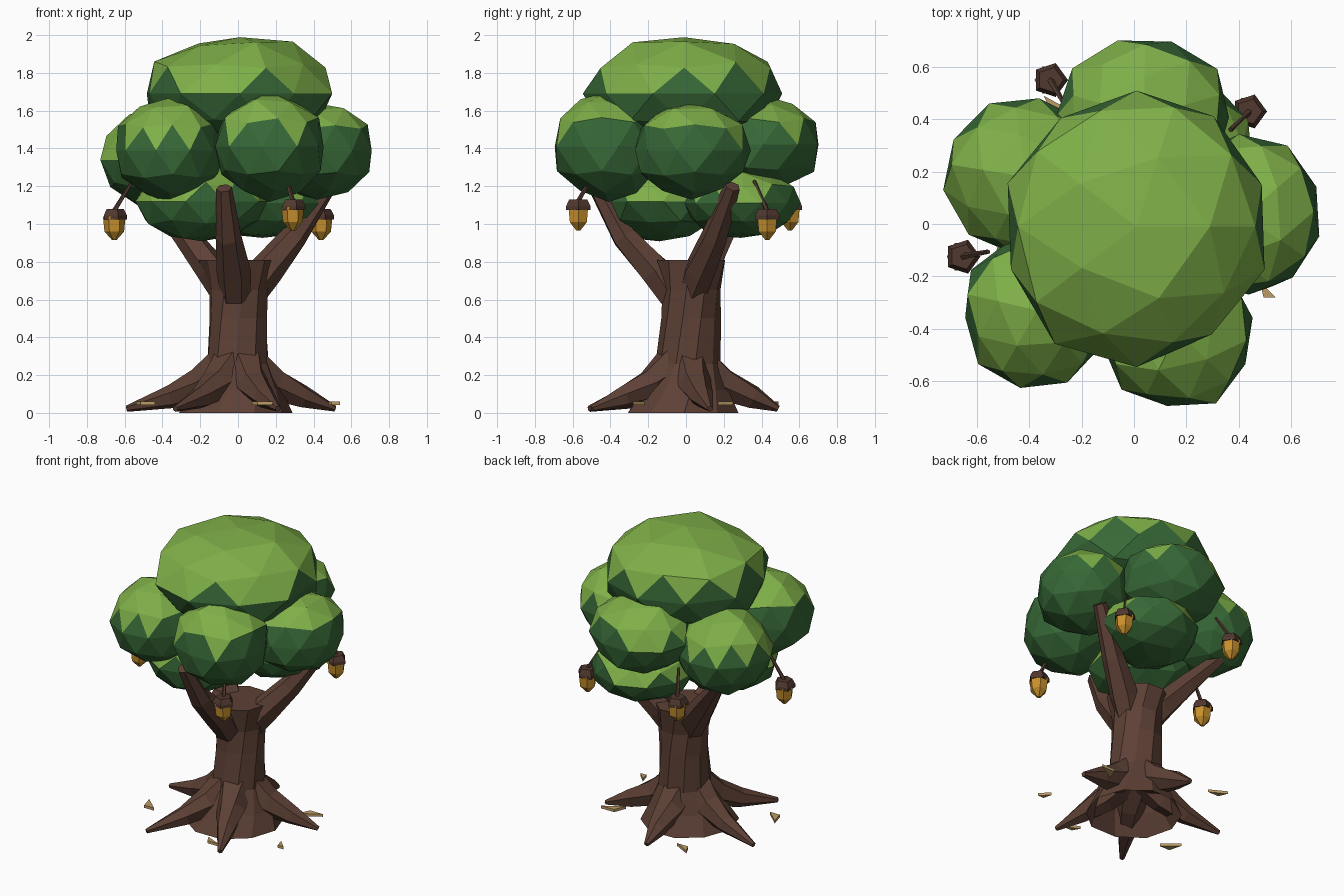
import bpy, bmesh, math, random
from mathutils import Vector, Matrix

if "Cube" in bpy.data.objects:
    bpy.data.objects.remove(bpy.data.objects["Cube"])

random.seed(4)


def mat(name, rgb):
    m = bpy.data.materials.new(name)
    m.diffuse_color = (*rgb, 1)
    m.use_nodes = True
    m.node_tree.nodes["Principled BSDF"].inputs["Base Color"].default_value = m.diffuse_color
    return m


BARK = mat("bark", (0.11, 0.052, 0.036))
CAP = mat("cap_brown", (0.08, 0.04, 0.028))
LIGHT = mat("leaf_light", (0.21, 0.43, 0.065))
DARK = mat("leaf_dark", (0.038, 0.14, 0.038))
NUT = mat("nut_gold", (0.57, 0.28, 0.026))
CHIP = mat("chip_tan", (0.50, 0.33, 0.13))


def finish(bm, name, *mats):
    bmesh.ops.recalc_face_normals(bm, faces=bm.faces)
    me = bpy.data.meshes.new(name)
    bm.to_mesh(me)
    bm.free()
    for m in mats:
        me.materials.append(m)
    ob = bpy.data.objects.new(name, me)
    bpy.context.collection.objects.link(ob)
    return ob


def tube(name, path, sides, m, twist=0.0, jitter=0.0, upright=False, open_start=False):
    """Faceted tube through (x, y, z, radius) points."""
    bm = bmesh.new()
    pts = [Vector(p[:3]) for p in path]
    rings = []
    for i, p in enumerate(pts):
        t = pts[min(i + 1, len(pts) - 1)] - pts[max(i - 1, 0)]
        if upright:
            u, v = Vector((1, 0, 0)), Vector((0, 1, 0))
        else:
            u = Vector((-t.y, t.x, 0)).normalized()
            v = t.cross(u).normalized()
        ring = []
        for k in range(sides):
            a = math.tau * k / sides + twist * i
            r = path[i][3] * (1 + random.uniform(-jitter, jitter))
            ring.append(bm.verts.new(p + (u * math.cos(a) + v * math.sin(a)) * r))
        rings.append(ring)
    for a, b in zip(rings, rings[1:]):
        for k in range(sides):
            j = (k + 1) % sides
            bm.faces.new((a[k], a[j], b[j], b[k]))
    if not open_start:
        bm.faces.new(rings[0])
    bm.faces.new(rings[-1])
    return finish(bm, name, m)


def polar(deg, pairs):
    """Path in the vertical plane at an angle, from (distance, z, radius)."""
    a = math.radians(deg)
    return [(d * math.cos(a), d * math.sin(a), z, r) for d, z, r in pairs]


# trunk with flared foot (open underneath) and flared top
tube("trunk", [(-0.01, -0.01, 0.0, 0.305), (0, 0, 0.12, 0.235), (0, 0.01, 0.26, 0.17),
               (0, 0.025, 0.5, 0.155), (0, 0.025, 0.65, 0.158), (-0.01, 0.025, 0.81, 0.19)],
     10, BARK, twist=0.12, jitter=0.04, upright=True, open_start=True)

# roots spreading over the ground
for i, (deg, reach) in enumerate([(-123, 0.61), (-67, 0.54), (14, 0.53), (95, 0.49), (169, 0.60)]):
    tube(f"root_{i + 1}", polar(deg, [(0.06, 0.25, 0.12), (0.2, 0.15, 0.09),
                                      (0.36, 0.085, 0.062), (reach, 0.022, 0.016)]),
         6, BARK, twist=0.15, jitter=0.06)

# three main branches
for i, (deg, reach, top) in enumerate([(-99, 0.48, 1.19), (27, 0.54, 1.20), (146, 0.53, 1.13)]):
    tube(f"branch_{i + 1}", polar(deg, [(0.07, 0.62, 0.08), (0.16, 0.75, 0.09),
                                        (0.33, 0.93, 0.07), (reach, top, 0.042)]),
         6, BARK, twist=0.1, jitter=0.05)


# foliage clumps: light faces on top, dark below
def clump(name, centre, size, turn):
    bm = bmesh.new()
    bmesh.ops.create_icosphere(bm, subdivisions=2, radius=1)
    bmesh.ops.rotate(bm, verts=bm.verts, matrix=Matrix.Rotation(turn, 3, 'Z'))
    for v in bm.verts:
        v.co *= 1 + random.uniform(-0.05, 0.05)
        v.co = Vector(c + s * q for c, s, q in zip(centre, size, v.co))
    bm.normal_update()
    for f in bm.faces:
        f.material_index = 0 if f.normal.z > 0.33 else 1
    finish(bm, name, LIGHT, DARK)


clump("foliage_top", (0.01, -0.01, 1.69), (0.51, 0.53, 0.31), 0.0)
for name, centre, size in [
    ("foliage_right", (0.42, 0.03, 1.39), (0.30, 0.31, 0.25)),
    ("foliage_back", (0.04, 0.41, 1.42), (0.33, 0.30, 0.26)),
    ("foliage_left", (-0.41, 0.18, 1.34), (0.31, 0.31, 0.27)),
    ("foliage_front_left", (-0.37, -0.33, 1.39), (0.29, 0.30, 0.27)),
    ("foliage_front", (0.165, -0.41, 1.41), (0.30, 0.30, 0.28)),
    ("foliage_low_front", (-0.19, -0.14, 1.12), (0.34, 0.31, 0.22)),
    ("foliage_low_back", (0.13, 0.29, 1.11), (0.33, 0.31, 0.19)),
]:
    clump(name, centre, size, random.uniform(0, 1.2))

# hanging acorns: nut, cap and stem leaning inwards
for i, (x, y, z) in enumerate([(-0.655, -0.125, 1.08), (-0.32, 0.55, 1.13),
                               (0.44, 0.43, 1.08), (0.29, -0.57, 1.13)]):
    def col(prof):
        return [(x, y, z + dz, r) for dz, r in prof]
    tube(f"acorn_nut_{i + 1}", col([(-0.165, 0.012), (-0.12, 0.052), (-0.04, 0.06)]),
         6, NUT, upright=True)
    tube(f"acorn_cap_{i + 1}", col([(-0.055, 0.068), (-0.035, 0.068), (0.0, 0.05)]),
         5, CAP, upright=True)
    inward = Vector((-x, -y, 0)).normalized() * 0.1
    tube(f"acorn_stem_{i + 1}", [(x, y, z - 0.01, 0.013),
                                 (x + inward.x, y + inward.y, z + 0.15, 0.009)], 5, CAP)

# thin triangular chips around the foot
for i, (x, y, lx, ly) in enumerate([(-0.49, -0.23, 0.10, 0.09), (0.13, -0.45, 0.11, 0.05),
                                    (0.51, -0.25, 0.06, 0.06), (0.40, 0.21, 0.13, -0.08),
                                    (-0.29, 0.46, 0.11, 0.06)]):
    bm = bmesh.new()
    tri = [bm.verts.new((x + a * lx, y + b * ly, 0.042))
           for a, b in ((-0.5, 0.5), (0.5, -0.5), (-0.25, -0.5))]
    face = bm.faces.new(tri)
    out = bmesh.ops.extrude_face_region(bm, geom=[face])
    for v in out["geom"]:
        if isinstance(v, bmesh.types.BMVert):
            v.co.z += 0.018
    finish(bm, f"chip_{i + 1}", CHIP)
